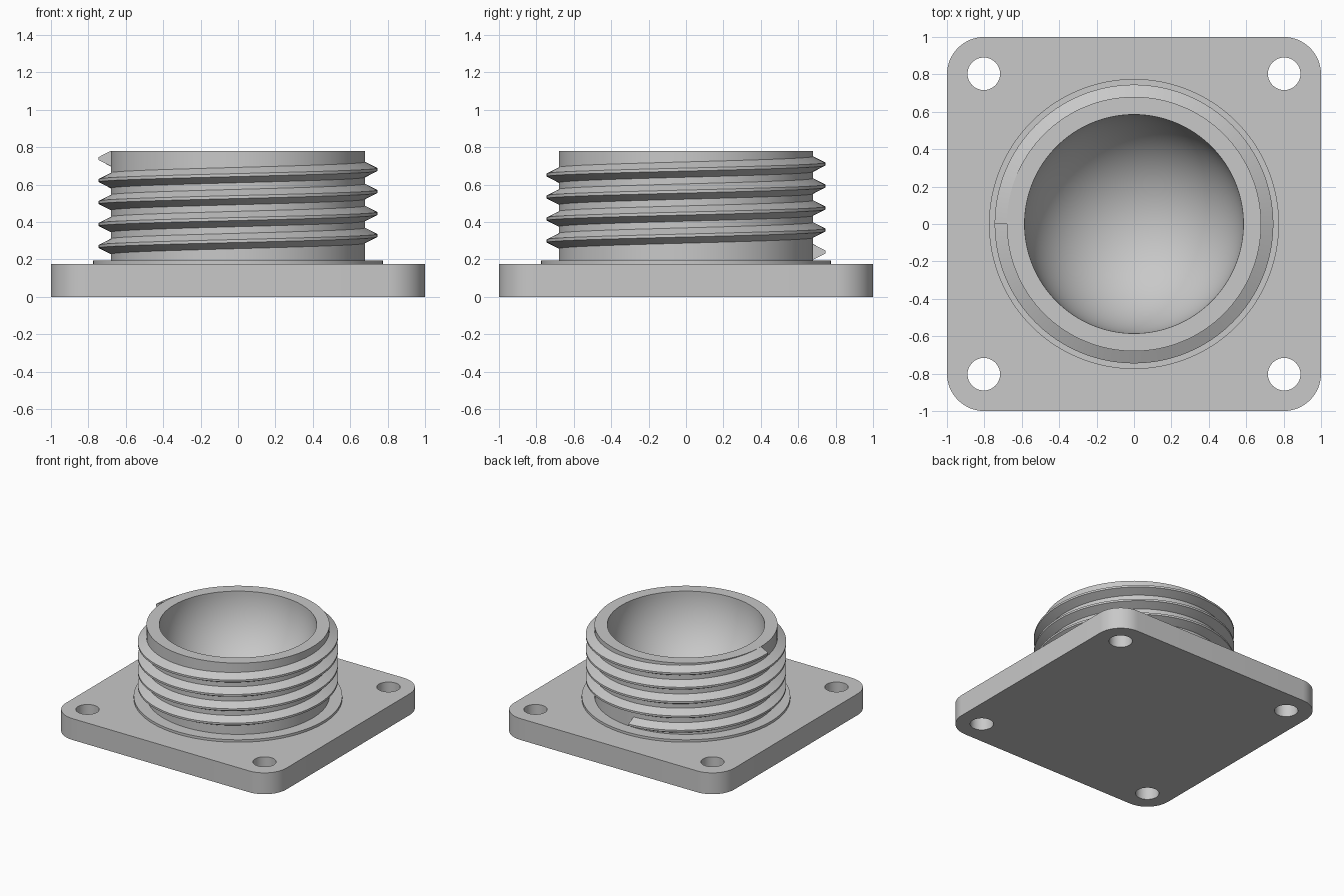
import bpy, bmesh, math

if "Cube" in bpy.data.objects:
    bpy.data.objects.remove(bpy.data.objects["Cube"])

SEG = 128
grey = bpy.data.materials.new("light grey")
grey.diffuse_color = (0.58, 0.58, 0.58, 1)
grey.use_nodes = True
grey.node_tree.nodes["Principled BSDF"].inputs["Base Color"].default_value = grey.diffuse_color


def add_object(name, bm, angle=30):
    bmesh.ops.remove_doubles(bm, verts=bm.verts[:], dist=1e-5)
    bmesh.ops.recalc_face_normals(bm, faces=bm.faces[:])
    mesh = bpy.data.meshes.new(name)
    bm.to_mesh(mesh)
    bm.free()
    mesh.materials.append(grey)
    ob = bpy.data.objects.new(name, mesh)
    bpy.context.collection.objects.link(ob)
    bpy.ops.object.select_all(action='DESELECT')
    ob.select_set(True)
    bpy.context.view_layer.objects.active = ob
    bpy.ops.object.shade_smooth_by_angle(angle=math.radians(angle))
    return ob


def arc(cx, cy, r, a0, a1, n):
    return [(cx + r * math.cos(math.radians(a0 + (a1 - a0) * i / n)),
             cy + r * math.sin(math.radians(a0 + (a1 - a0) * i / n)))
            for i in range(n + 1)]


# Base plate: rounded square with four bolt holes
corners = [(1, 1), (-1, 1), (-1, -1), (1, -1)]
outline = []
for i, (sx, sy) in enumerate(corners):
    outline += arc(0.8 * sx, 0.8 * sy, 0.2, 90 * i, 90 * i + 90, 16)
loops = [outline] + [arc(0.803 * sx, 0.803 * sy, 0.087, 0, 360, 48)[:-1]
                     for sx, sy in corners]
curve = bpy.data.curves.new("plate_outline", 'CURVE')
curve.dimensions = '2D'
curve.fill_mode = 'BOTH'
curve.extrude = 0.0875
for pts in loops:
    sp = curve.splines.new('POLY')
    sp.points.add(len(pts) - 1)
    for p, (x, y) in zip(sp.points, pts):
        p.co = (x, y, 0, 1)
    sp.use_cyclic_u = True
temp = bpy.data.objects.new("plate_outline", curve)
bpy.context.collection.objects.link(temp)
bpy.context.view_layer.update()
flat = temp.evaluated_get(bpy.context.evaluated_depsgraph_get()).to_mesh()
bm = bmesh.new()
bm.from_mesh(flat)
bmesh.ops.translate(bm, verts=bm.verts[:], vec=(0, 0, 0.0875))
bpy.data.objects.remove(temp)
add_object("base_plate", bm)

# Neck: collar, straight wall, flat rim and hemispherical bowl, turned on z
profile = [(0.775, 0.17), (0.775, 0.195), (0.68, 0.195), (0.68, 0.78)]
profile += arc(0, 0.78, 0.585, 0, -90, 32)
bm = bmesh.new()
verts = [bm.verts.new((r, 0, z)) for r, z in profile]
edges = [bm.edges.new(pair) for pair in zip(verts, verts[1:])]
bmesh.ops.spin(bm, geom=verts + edges, cent=(0, 0, 0), axis=(0, 0, 1),
               angle=2 * math.pi, steps=SEG)
bmesh.ops.remove_doubles(bm, verts=bm.verts[:], dist=1e-5)
bmesh.ops.holes_fill(bm, edges=[e for e in bm.edges if e.is_boundary])
add_object("threaded_neck", bm)

# Screw thread: right-handed ridge, from the back round to the left side
PITCH, TURNS, START = 0.1175, 4.25, 0.24
section = [(0.665, -0.041), (0.68, -0.041), (0.745, -0.008),
           (0.745, 0.008), (0.68, 0.041), (0.665, 0.041)]
bm = bmesh.new()
rings = []
for i in range(int(TURNS * SEG) + 1):
    a = math.pi / 2 + 2 * math.pi * i / SEG
    zc = START + PITCH * i / SEG
    rings.append([bm.verts.new((r * math.cos(a), r * math.sin(a), zc + dz))
                  for r, dz in section])
n = len(section)
for a, b in zip(rings, rings[1:]):
    for k in range(n):
        bm.faces.new((a[k], a[(k + 1) % n], b[(k + 1) % n], b[k]))
bm.faces.new(rings[0])
bm.faces.new(rings[-1])
add_object("screw_thread", bm, 20)
